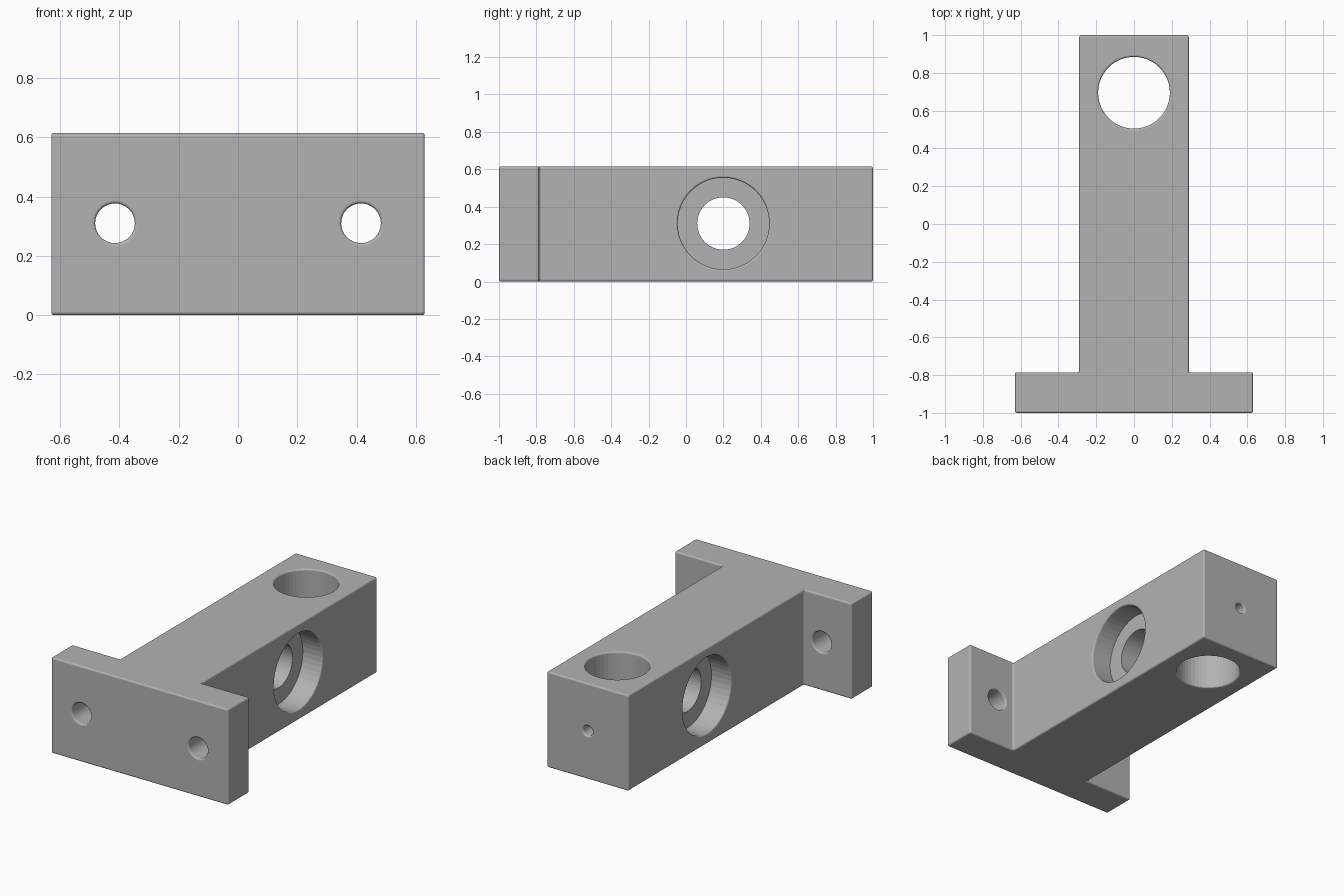
import bpy, bmesh, math
from mathutils import Matrix, Vector

cube = bpy.data.objects.get("Cube")
if cube:
    bpy.data.objects.remove(cube, do_unlink=True)

HEIGHT, MID, ROUND = 0.615, 0.31, 0.01

grey = bpy.data.materials.new("light grey")
grey.use_nodes = True
colour = (0.45, 0.45, 0.45, 1)
grey.diffuse_color = colour
grey.node_tree.nodes["Principled BSDF"].inputs["Base Color"].default_value = colour


def make_object(name, bm):
    bmesh.ops.recalc_face_normals(bm, faces=bm.faces)
    mesh = bpy.data.meshes.new(name)
    bm.to_mesh(mesh)
    bm.free()
    mesh.materials.append(grey)
    obj = bpy.data.objects.new(name, mesh)
    bpy.context.collection.objects.link(obj)
    return obj


def rim(radius, at, side, size=ROUND):
    """Profile points of a rounded rim that flares out towards side (+1 or -1)."""
    pts = []
    for i in range(4):
        a = i / 3 * math.pi / 2
        pts.append((radius + size * (1 - math.cos(a)), at - side * size * (1 - math.sin(a))))
    pts.append((radius + size, at + side * 0.05))
    return pts if side > 0 else pts[::-1]


def cutter(name, profile, centre, axis, segments=48):
    """Solid of revolution from (radius, distance) points along an axis."""
    bm = bmesh.new()
    rings = []
    for r, d in profile:
        rings.append([bm.verts.new((r * math.cos(t), r * math.sin(t), d))
                      for t in (2 * math.pi * k / segments for k in range(segments))])
    for a, b in zip(rings, rings[1:]):
        for k in range(segments):
            n = (k + 1) % segments
            bm.faces.new((a[k], a[n], b[n], b[k]))
    bm.faces.new(rings[0][::-1])
    bm.faces.new(rings[-1])
    turn = Vector((0, 0, 1)).rotation_difference(Vector(axis)).to_matrix().to_4x4()
    bm.transform(Matrix.Translation(centre) @ turn)
    obj = make_object(name, bm)
    obj.hide_render = True
    obj.hide_set(True)
    return obj


# T-shaped block with rounded edges
half = [(0.63, -1), (0.63, -0.785), (0.29, -0.785), (0.29, 1)]
outline = half + [(-x, y) for x, y in reversed(half)]
bm = bmesh.new()
base = bm.faces.new([bm.verts.new((x, y, 0)) for x, y in outline])
top = bmesh.ops.extrude_face_region(bm, geom=[base])["geom"]
bmesh.ops.translate(bm, vec=(0, 0, HEIGHT), verts=[v for v in top if isinstance(v, bmesh.types.BMVert)])
bracket = make_object("mounting_bracket", bm)
bevel = bracket.modifiers.new("rounded_edges", "BEVEL")
bevel.width, bevel.segments = ROUND, 3

# Holes: upright bore, stepped bearing bore, flange screws, rear set screw
h, w, seat = HEIGHT / 2, 0.29, 0.14
cutters = [
    cutter("upright_bore_cutter", rim(0.19, -h, -1) + rim(0.19, h, 1), (0, 0.695, h), (0, 0, 1)),
    cutter("bearing_bore_cutter",
           rim(0.245, -w, -1) + [(0.245, seat - w), (0.14, seat - w),
                                 (0.14, w - seat), (0.245, w - seat)] + rim(0.245, w, 1),
           (0, 0.2, MID), (1, 0, 0)),
    cutter("set_screw_cutter", [(0.033, -0.25)] + rim(0.033, 0, 1), (0, 1, MID), (0, 1, 0), 24),
]
for side, x in (("left", 0.415), ("right", -0.415)):
    cutters.append(cutter(side + "_screw_hole_cutter",
                          rim(0.067, -0.1075, -1) + rim(0.067, 0.1075, 1),
                          (x, -0.8925, MID), (0, 1, 0), 32))
for c in cutters:
    cut = bracket.modifiers.new(c.name, "BOOLEAN")
    cut.operation, cut.solver, cut.object = "DIFFERENCE", "EXACT", c

# Apply the modifiers and drop the cutters
bpy.context.view_layer.update()
graph = bpy.context.evaluated_depsgraph_get()
bracket.data = bpy.data.meshes.new_from_object(bracket.evaluated_get(graph))
bracket.modifiers.clear()
for c in cutters:
    bpy.data.objects.remove(c, do_unlink=True)
